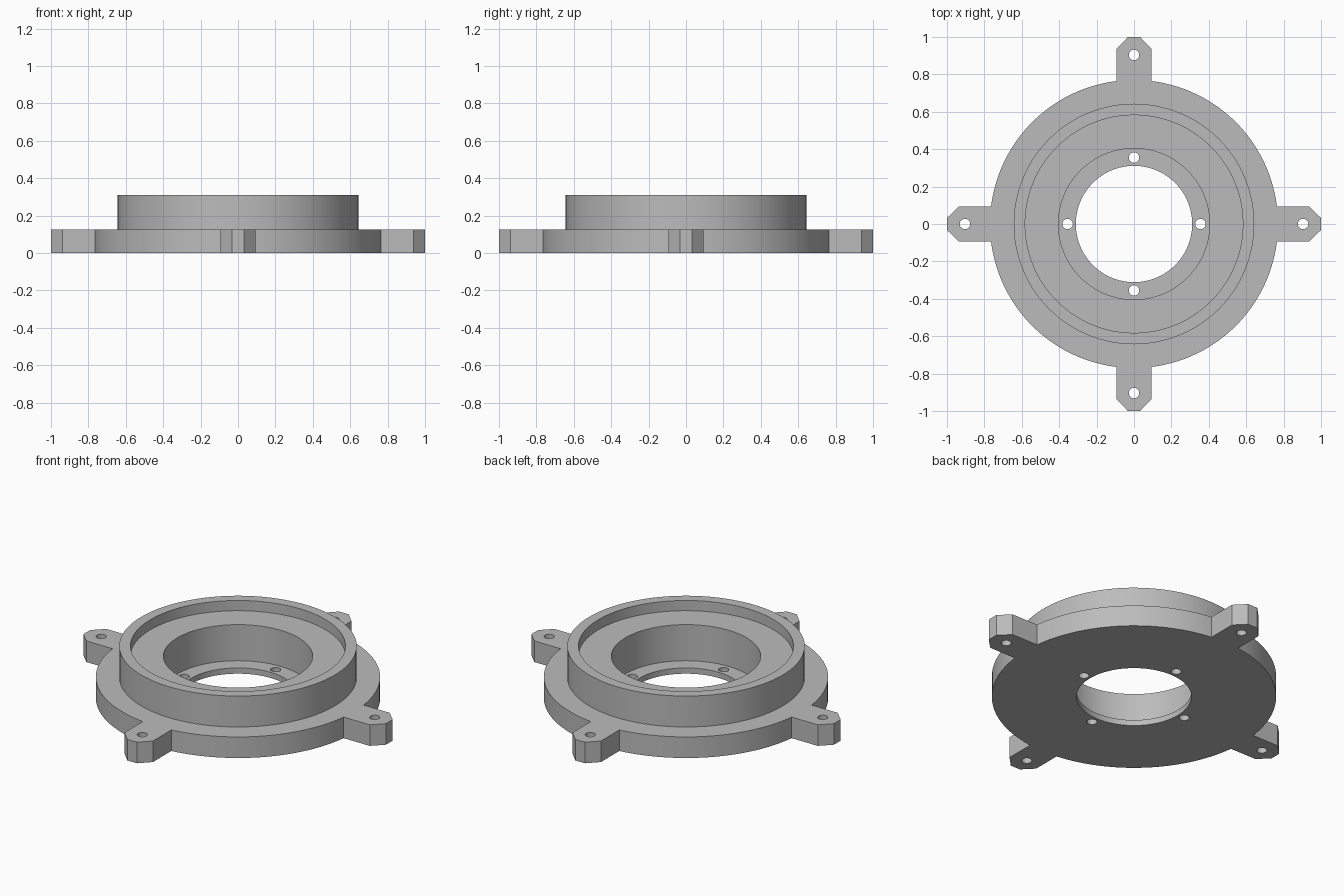
import bpy, bmesh, math

if "Cube" in bpy.data.objects:
    bpy.data.objects.remove(bpy.data.objects["Cube"])

FLANGE_R, FLANGE_H = 0.77, 0.126
TOP = 0.311

grey = bpy.data.materials.new("grey")
grey.diffuse_color = (0.5, 0.5, 0.5, 1)
grey.use_nodes = True
grey.node_tree.nodes["Principled BSDF"].inputs["Base Color"].default_value = grey.diffuse_color


def prism(name, points, z0, z1):
    """Extrude a flat outline from z0 up to z1."""
    bm = bmesh.new()
    base = bm.faces.new([bm.verts.new((x, y, z0)) for x, y in points])
    up = bmesh.ops.extrude_face_region(bm, geom=[base])["geom"]
    bmesh.ops.translate(bm, vec=(0, 0, z1 - z0),
                        verts=[v for v in up if isinstance(v, bmesh.types.BMVert)])
    bmesh.ops.recalc_face_normals(bm, faces=bm.faces)
    mesh = bpy.data.meshes.new(name)
    bm.to_mesh(mesh)
    bm.free()
    mesh.materials.append(grey)
    obj = bpy.data.objects.new(name, mesh)
    bpy.context.collection.objects.link(obj)
    return obj


def disc(name, r, z0, z1, n=128, x=0, y=0):
    ring = [(x + r * math.cos(math.tau * i / n), y + r * math.sin(math.tau * i / n))
            for i in range(n)]
    return prism(name, ring, z0, z1)


def combine(target, tool, operation):
    """Apply a boolean and remove the tool."""
    mod = target.modifiers.new(operation, "BOOLEAN")
    mod.operation, mod.solver, mod.object = operation, "EXACT", tool
    bpy.context.view_layer.objects.active = target
    bpy.ops.object.modifier_apply(modifier=mod.name)
    bpy.data.objects.remove(tool)


# Flange outline: four chamfered tabs joined by arcs
HALF, TIP, CHAMFER_X = 0.094, 0.032, 0.937
start = math.asin(HALF / FLANGE_R)
STEPS = 28
quarter = [(CHAMFER_X, -HALF), (1, -TIP), (1, TIP), (CHAMFER_X, HALF)]
for i in range(STEPS + 1):
    a = start + (math.pi / 2 - 2 * start) * i / STEPS
    quarter.append((FLANGE_R * math.cos(a), FLANGE_R * math.sin(a)))
outline = []
for c, s in ((1, 0), (0, 1), (-1, 0), (0, -1)):
    outline += [(c * x - s * y, s * x + c * y) for x, y in quarter]
body = prism("flange_ring", outline, 0, FLANGE_H)

# Raised collar
combine(body, disc("collar", 0.643, 0.05, TOP), "UNION")

# Shallow recess, deep bore and through opening
for name, r, z in (("recess", 0.582, 0.25), ("bore", 0.404, 0.034), ("opening", 0.311, -0.1)):
    combine(body, disc(name, r, z, 0.5), "DIFFERENCE")

# Screw holes in the tabs and in the inner lip
for r in (0.904, 0.355):
    for k in range(4):
        a = k * math.pi / 2
        hole = disc("screw_hole", 0.028, -0.1, 0.5, 24, r * math.cos(a), r * math.sin(a))
        combine(body, hole, "DIFFERENCE")

# Smooth round walls, keep the edges crisp
bpy.ops.object.select_all(action="DESELECT")
body.select_set(True)
bpy.context.view_layer.objects.active = body
bpy.ops.object.shade_smooth_by_angle(angle=math.radians(25))
